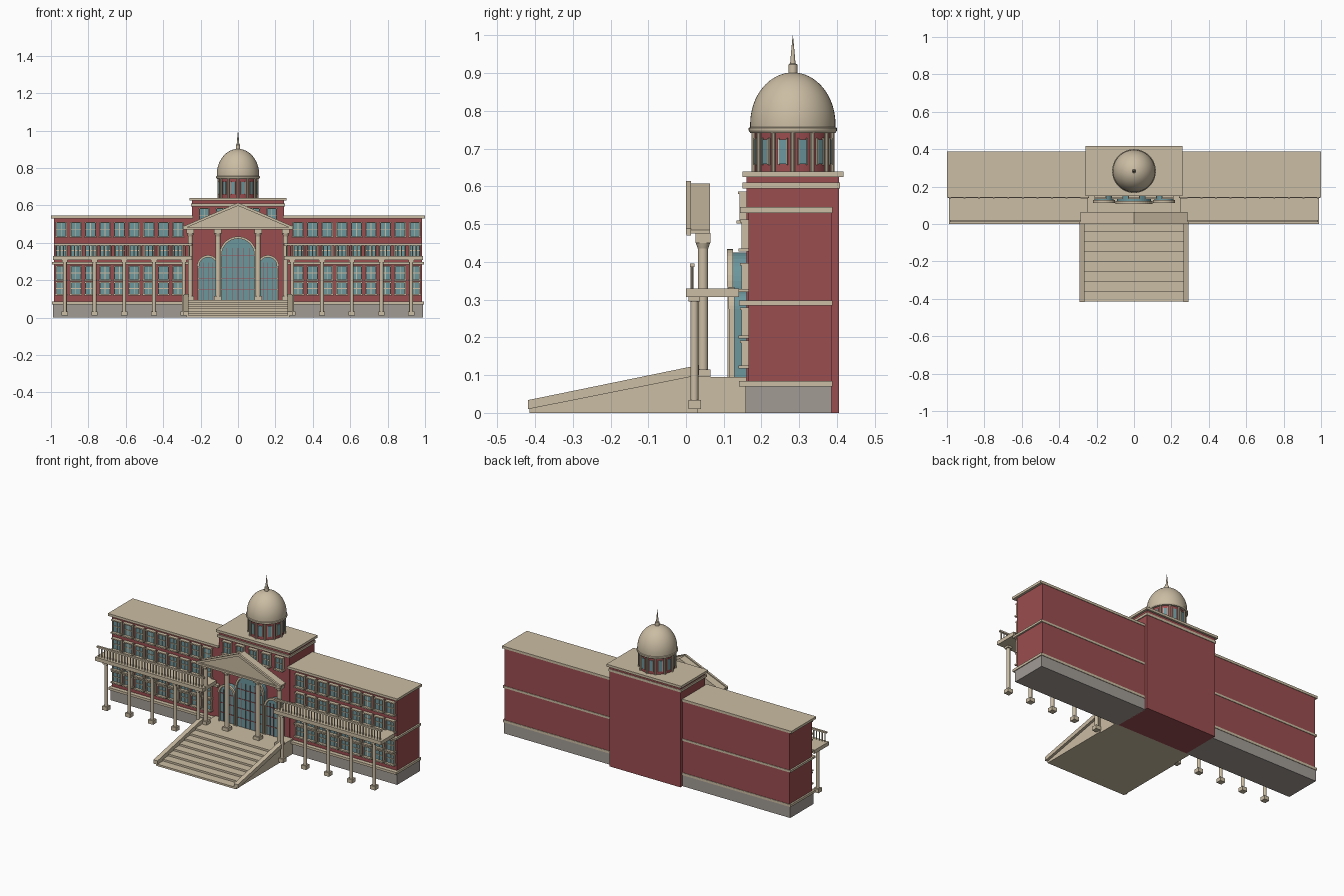
import bpy, bmesh, math
from mathutils import Matrix, Vector

if "Cube" in bpy.data.objects:
    bpy.data.objects.remove(bpy.data.objects["Cube"])


def material(name, rgb):
    m = bpy.data.materials.new(name)
    m.diffuse_color = (*rgb, 1)
    m.use_nodes = True
    m.node_tree.nodes["Principled BSDF"].inputs["Base Color"].default_value = m.diffuse_color
    return m


STONE = material("cream stone", (0.60, 0.51, 0.37))
BRICK = material("red brick", (0.33, 0.075, 0.08))
GLASS = material("teal glass", (0.15, 0.31, 0.34))
GREY = material("grey foundation", (0.36, 0.33, 0.30))
SIDES = (-1, 1)


class Part:
    """Collects simple solids into one named object."""

    def __init__(self, name, mat):
        self.name, self.mat, self.bm = name, mat, bmesh.new()

    def box(self, x0, x1, y0, y1, z0, z1, turn=None):
        m = Matrix.Translation(((x0 + x1) / 2, (y0 + y1) / 2, (z0 + z1) / 2))
        s = Matrix.Diagonal((abs(x1 - x0), abs(y1 - y0), abs(z1 - z0), 1))
        bmesh.ops.create_cube(self.bm, size=1, matrix=(turn or Matrix()) @ m @ s)

    def cyl(self, x, y, z0, z1, r, r2=None, n=16):
        bmesh.ops.create_cone(self.bm, cap_ends=True, segments=n, radius1=r,
                              radius2=r if r2 is None else r2, depth=z1 - z0,
                              matrix=Matrix.Translation((x, y, (z0 + z1) / 2)))

    def prism(self, points, axis, a, b):
        """Extrude a profile: (x, z) along y, or (y, z) along x."""
        def put(p, d):
            return (p[0], d, p[1]) if axis == "y" else (d, p[0], p[1])
        face = self.bm.faces.new([self.bm.verts.new(put(p, a)) for p in points])
        out = bmesh.ops.extrude_face_region(self.bm, geom=[face])["geom"]
        move = Vector((0, b - a, 0) if axis == "y" else (b - a, 0, 0))
        bmesh.ops.translate(self.bm, vec=move,
                            verts=[v for v in out if isinstance(v, bmesh.types.BMVert)])

    def done(self, smooth=False):
        bmesh.ops.recalc_face_normals(self.bm, faces=self.bm.faces)
        me = bpy.data.meshes.new(self.name)
        self.bm.to_mesh(me)
        self.bm.free()
        me.materials.append(self.mat)
        ob = bpy.data.objects.new(self.name, me)
        bpy.context.collection.objects.link(ob)
        if smooth:
            bpy.ops.object.select_all(action="DESELECT")
            ob.select_set(True)
            bpy.context.view_layer.objects.active = ob
            bpy.ops.object.shade_smooth_by_angle()


# Wings, foundation and stone bands
walls, base, bands = Part("wing_walls", BRICK), Part("foundation", GREY), Part("wing_bands", STONE)
for s in SIDES:
    walls.box(s * .24, s * .985, .165, .385, .07, .535)
    base.box(s * .24, s * .99, .157, .385, 0, .072)
    for z0, z1 in ((.07, .085), (.285, .298)):
        bands.box(s * .24, s * .995, .14, .388, z0, z1)
    bands.box(s * .24, s, .143, .388, .53, .545)
for p in (walls, base, bands):
    p.done()

# Central block and roof slabs
block = Part("central_block", BRICK)
block.box(-.245, .245, .16, .405, 0, .625)
block.done()
slabs = Part("central_cornice", STONE)
slabs.box(-.25, .25, .15, .408, .595, .61)
slabs.box(-.258, .258, .15, .417, .625, .64)
slabs.done()

# Rectangular windows
frames, panes = Part("window_frames", STONE), Part("window_glass", GLASS)


def window(x, z0, z1, w, y):
    panes.box(x - w, x + w, y - .009, y + .002, z0, z1)
    for s in SIDES:
        frames.box(x + s * w, x + s * (w + .006), y - .018, y, z0, z1)
    frames.box(x - .002, x + .002, y - .013, y, z0, z1)
    zm = (z0 + z1) / 2
    frames.box(x - w, x + w, y - .013, y, zm - .002, zm + .002)
    frames.box(x - w - .01, x + w + .01, y - .026, y, z0 - .008, z0)
    frames.box(x - w - .008, x + w + .008, y - .022, y, z1, z1 + .007)


for s in SIDES:
    for i in range(9):
        for z0, z1 in ((.125, .185), (.205, .272), (.328, .39), (.435, .505)):
            window(s * (.945 - i * .078), z0, z1, .024, .165)
for i in range(-2, 3):
    window(i * .09, .51, .58, .022, .16)
frames.done()
panes.done()

# Arched entrance glazing, surrounds and glazing bars
glass, trim, bars = Part("arched_glass", GLASS), Part("arch_surrounds", STONE), Part("glazing_bars", BRICK)


def arc(x, z, r, n=20):
    return [(x + r * math.cos(math.pi * i / n), z + r * math.sin(math.pi * i / n)) for i in range(n + 1)]


for x, r, spring, y in ((0, .09, .335, .12), (-.16, .05, .275, .124), (.16, .05, .275, .124)):
    glass.prism([(x - r, .095), (x + r, .095)] + arc(x, spring, r), "y", y, .161)
    trim.prism(arc(x, spring, r + .009) + arc(x, spring, r - .003)[::-1], "y", y - .012, y + .004)
    for s in SIDES:
        trim.box(x + s * (r - .002), x + s * (r + .006), y - .01, y + .004, .095, spring)
    n = 6 if r > .06 else 4
    for i in range(1, n):
        bx = x - r + 2 * r * i / n
        bars.box(bx - .0015, bx + .0015, y - .003, y + .001, .095, spring + r * .4)
    for z in (.15, .21, .27, .33):
        if z <= spring + .01:
            bars.box(x - r, x + r, y - .003, y + .001, z - .0015, z + .0015)
for p in (glass, trim, bars):
    p.done()

# Entrance platform and steps as one stepped profile
N, depth, top = 8, .415, .095
profile = [(.16, 0), (-depth, 0)]
for i in range(N):
    y, z = -depth + i * .053, top * (i + 1) / N
    if i:
        profile.append((y, top * i / N))
    profile.append((y, z))
profile.append((.16, top))
steps = Part("entrance_steps", STONE)
steps.prism(profile, "x", -.268, .268)
steps.done()
ramps = Part("stair_side_rails", STONE)
for s in SIDES:
    ramps.prism([(-.418, .01), (.035, .1), (.035, .127), (-.418, .034)], "x", s * .264, s * .292)
    ramps.prism([(-.415, 0), (.03, 0), (.03, .1), (-.415, .012)], "x", s * .266, s * .276)
ramps.done()

# Portico columns
shafts, blocks = Part("portico_columns", STONE), Part("portico_column_blocks", STONE)
for x in (-.255, -.107, .107, .255):
    shafts.cyl(x, .045, .095, .455, .0135)
    shafts.cyl(x, .045, .435, .45, .0135, .019)
    blocks.box(x - .02, x + .02, .025, .065, .095, .115)
    blocks.box(x - .02, x + .02, .025, .065, .45, .477)
shafts.done(True)
blocks.done()

# Pediment with raised rim
ped = Part("pediment", STONE)
ped.prism([(-.285, .475), (.285, .475), (.285, .485), (0, .608), (-.285, .485)], "y", .012, .063)
ped.prism([(-.292, .474), (-.292, .488), (0, .614), (.292, .488), (.292, .474), (0, .598)], "y", 0, .013)
ped.box(-.29, .29, .001, .013, .47, .482)
ped.done()

# Balconies, railings and supporting posts
deck, rail, posts = Part("balcony_decks", STONE), Part("balcony_railings", STONE), Part("balcony_posts", STONE)
feet = Part("balcony_post_blocks", STONE)
for s in SIDES:
    deck.box(s * .245, s * .988, 0, .14, .307, .33)
    rail.box(s * .245, s * .984, .01, .022, .386, .396)
    for i in range(37):
        rail.cyl(s * (.26 + i * .0198), .016, .33, .387, .0035, n=6)
    for i in range(5):
        x = s * (.29 + i * .159)
        posts.cyl(x, .022, .03, .3, .0105)
        feet.box(x - .017, x + .017, .006, .04, .01, .034)
        feet.box(x - .015, x + .015, .007, .037, .295, .308)
for p in (deck, rail, feet):
    p.done()
posts.done(True)

# Dome drum with windows and small columns
CY = .283
drum = Part("dome_drum", BRICK)
drum.cyl(0, CY, .635, .75, .1, n=48)
drum.done(True)
cols, lights = Part("drum_columns", STONE), Part("drum_windows", GLASS)
surround = Part("drum_window_frames", STONE)
for i in range(12):
    a = math.radians(30 * i)
    cols.cyl(.104 * math.sin(a), CY + .104 * math.cos(a), .64, .748, .006, n=10)
    turn = Matrix.Translation((0, CY, 0)) @ Matrix.Rotation(a + math.pi / 12, 4, "Z")
    lights.box(-.01, .01, -.104, -.095, .66, .725, turn)
    for s in SIDES:
        surround.box(s * .01, s * .013, -.106, -.095, .657, .728, turn)
cols.done(True)
lights.done()
surround.done()

# Dome, rim and finial as one turned profile
turned = [(0, .742), (.113, .742), (.117, .748), (.117, .755), (.113, .757)]
turned += [(.113 * math.cos(t), .765 + .137 * math.sin(t))
           for t in [math.pi / 2 * i / 16 for i in range(16)]]
turned += [(.012, .9), (.012, .923), (.007, .926), (.006, .94), (.0005, 1)]
dome = Part("dome_and_spire", STONE)
verts = [dome.bm.verts.new((r, CY, z)) for r, z in turned]
edges = [dome.bm.edges.new(e) for e in zip(verts, verts[1:])]
bmesh.ops.spin(dome.bm, geom=verts + edges, cent=(0, CY, 0), axis=(0, 0, 1),
               angle=2 * math.pi, steps=48)
bmesh.ops.remove_doubles(dome.bm, verts=dome.bm.verts, dist=.00001)
dome.done(True)
